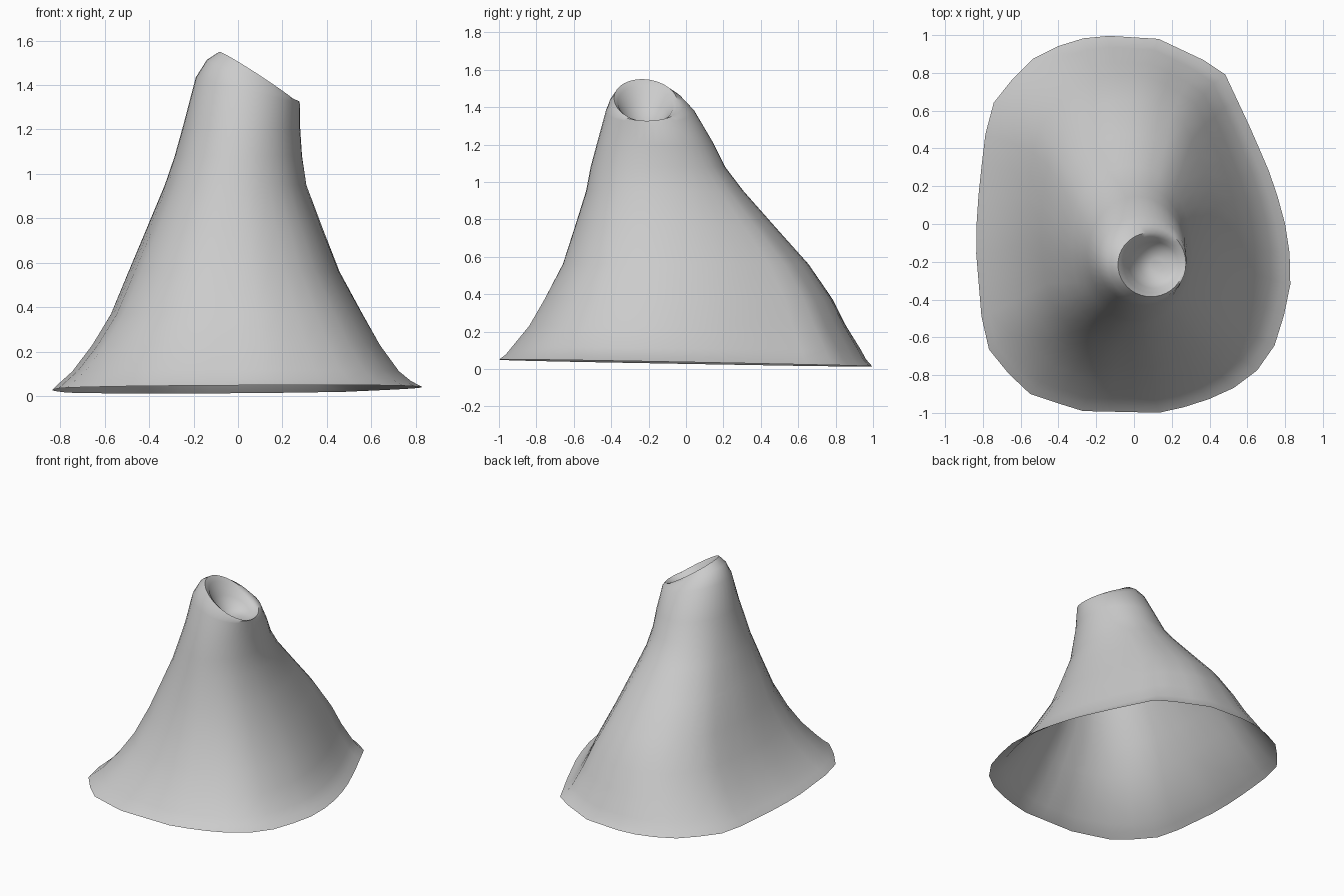
import bpy, bmesh, math
from mathutils import Vector

if "Cube" in bpy.data.objects:
    bpy.data.objects.remove(bpy.data.objects["Cube"])

N = 40  # points around each ring

# Foot outline seen from above
foot = [(.84, -.26), (.80, 0), (.74, .22), (.62, .50), (.47, .82), (.13, .98), (-.20, 1),
        (-.36, .96), (-.52, .89), (-.73, .68), (-.78, .53), (-.82, .20), (-.84, -.10),
        (-.80, -.58), (-.75, -.71), (-.55, -.90), (-.28, -.99), (.17, -1), (.45, -.91),
        (.58, -.84), (.68, -.75), (.77, -.60)]
unit = [Vector((x / .84, y)) for x, y in foot]


def outline(a):
    """Point of the foot outline (scaled to a unit box) in direction a."""
    d = Vector((math.cos(a), math.sin(a)))
    for i, p in enumerate(unit):
        e = unit[(i + 1) % len(unit)] - p
        den = d.x * e.y - d.y * e.x
        t = (p.x * e.y - p.y * e.x) / den
        s = (p.x * d.y - p.y * d.x) / den
        if t > 0 and -1e-6 <= s <= 1 + 1e-6:
            return d * t
    return d


# Rings: x min, x max, y min, y max, height, x tilt, y tilt, roundness
rings = [
    (-.84, .84, -1.0, 1.0, .032, .006, -.018, 0),
    (-.80, .79, -.965, .965, .065, 0, -.012, 0),
    (-.75, .735, -.93, .94, .11, 0, -.01, .02),
    (-.66, .65, -.84, .86, .23, 0, 0, .08),
    (-.575, .57, -.76, .79, .37, 0, 0, .2),
    (-.495, .465, -.66, .66, .56, 0, 0, .35),
    (-.41, .385, -.595, .48, .76, 0, 0, .5),
    (-.33, .312, -.535, .31, .95, 0, 0, .7),
    (-.285, .29, -.51, .21, 1.08, 0, 0, .85),
    (-.245, .28, -.475, .145, 1.21, -.05, 0, 1),
    (-.19, .278, -.43, .045, 1.375, -.25, 0, 1),
    (-.14, .275, -.41, -.01, 1.42, -.45, 0, 1),
    # crater lip and bowl
    (-.085, .265, -.385, -.045, 1.435, -.65, -.08, 1),
    (-.055, .25, -.365, -.07, 1.415, -.65, -.08, 1),
    (-.025, .235, -.34, -.095, 1.36, -.4, 0, 1),
    (.03, .205, -.30, -.13, 1.315, -.15, 0, 1),
    (.08, .16, -.25, -.18, 1.30, 0, 0, 1),
]

bm = bmesh.new()
loops = []
for x0, x1, y0, y1, z, sx, sy, rnd in rings:
    loop = []
    for k in range(N):
        a = 2 * math.pi * k / N
        u = outline(a).lerp(Vector((math.cos(a), math.sin(a))), rnd)
        dx, dy = u.x * (x1 - x0) / 2, u.y * (y1 - y0) / 2
        loop.append(bm.verts.new(((x0 + x1) / 2 + dx, (y0 + y1) / 2 + dy,
                                  z + sx * dx + sy * dy)))
    loops.append(loop)
for lo, hi in zip(loops, loops[1:]):
    for k in range(N):
        j = (k + 1) % N
        bm.faces.new((lo[k], lo[j], hi[j], hi[k]))
bm.faces.new(loops[-1])  # crater floor, the foot stays open

mesh = bpy.data.meshes.new("volcano_shell")
bm.to_mesh(mesh)
bm.free()
shell = bpy.data.objects.new("volcano_shell", mesh)
bpy.context.collection.objects.link(shell)
bpy.context.view_layer.objects.active = shell
shell.select_set(True)
bpy.ops.object.shade_smooth_by_angle(angle=math.radians(50))
